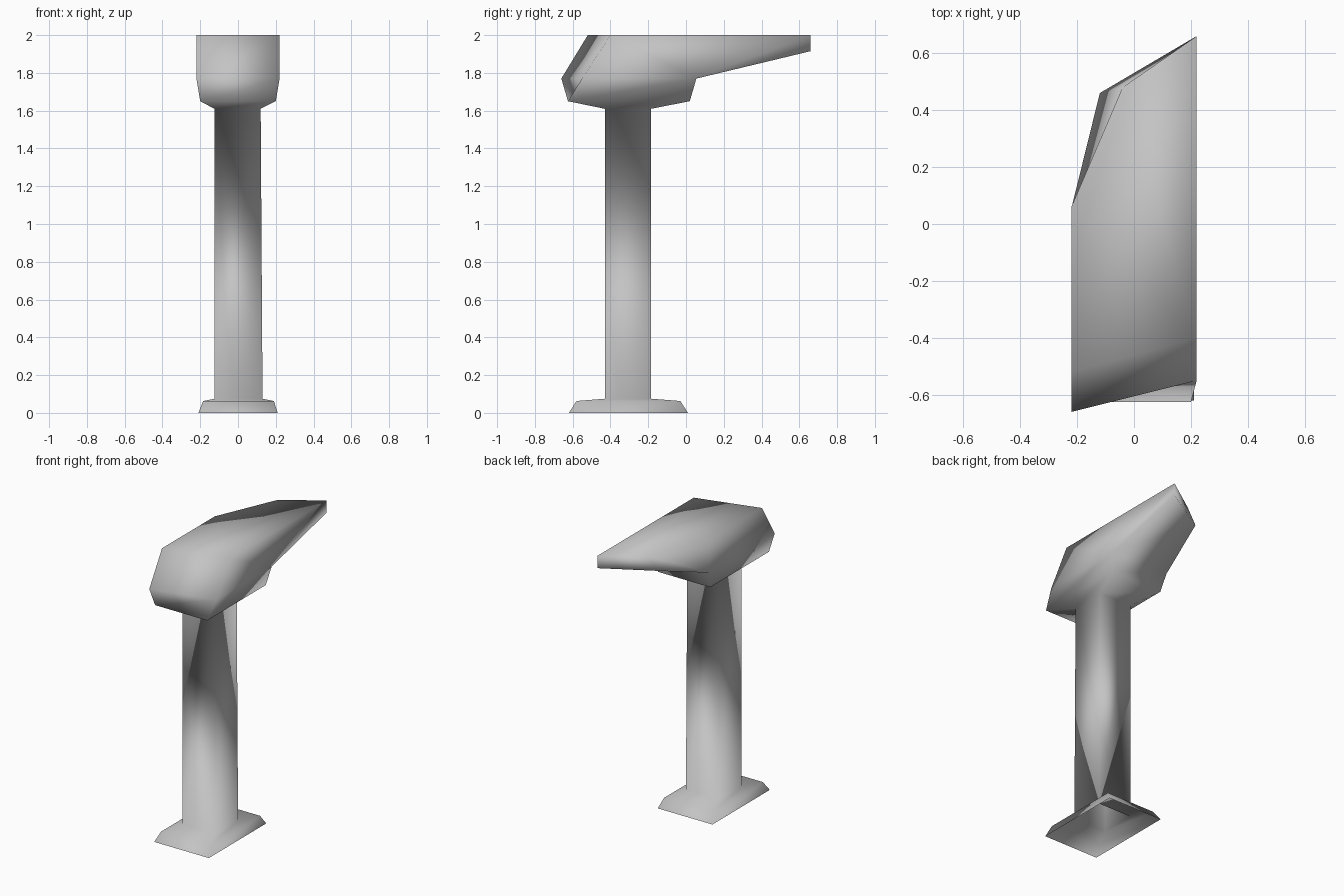
import bpy
import bmesh

cube = bpy.data.objects.get("Cube")
if cube:
    bpy.data.objects.remove(cube, do_unlink=True)

grey = bpy.data.materials.new("plain_grey")
grey.use_nodes = True
tone = (0.55, 0.55, 0.55, 1)
grey.diffuse_color = tone
grey.node_tree.nodes["Principled BSDF"].inputs["Base Color"].default_value = tone

bm = bmesh.new()


def point(x, y, z):
    return bm.verts.new((x, y, z))


def ring(x0, x1, y0, y1, z):
    """Rectangular section, counter-clockwise from the front."""
    return [point(x, y, z) for x, y in ((x0, y0), (x1, y0), (x1, y1), (x0, y1))]


def bridge(low, high):
    for i in range(4):
        j = (i + 1) % 4
        bm.faces.new((low[i], low[j], high[j], high[i]))


# Flared foot (open underneath), square post and widening collar
sections = [
    ring(-0.21, 0.21, -0.62, 0.01, 0),
    ring(-0.185, 0.19, -0.58, -0.03, 0.063),
    ring(-0.125, 0.13, -0.43, -0.185, 0.075),
    ring(-0.125, 0.12, -0.43, -0.185, 1.61),
    ring(-0.2, 0.2, -0.625, 0.02, 1.65),
    ring(-0.22, 0.22, -0.66, 0.055, 1.77),
]
sections[-1][1].co.y = -0.55
for low, high in zip(sections, sections[1:]):
    bridge(low, high)

# Slanted head with a long tapering point on one side
front_l, front_r, back_r, back_l = sections[-1]
top_l = point(-0.22, -0.52, 2)
top_r = point(0.22, -0.40, 2)
top_side = point(-0.22, 0.06, 2)
top_bend = point(-0.04, 0.48, 2)
low_bend = point(-0.12, 0.46, 1.91)
tip_top = point(0.22, 0.66, 2)
tip_low = point(0.22, 0.66, 1.915)

for face in (
    (front_l, front_r, top_r, top_l),
    (front_r, back_r, tip_low, tip_top, top_r),
    (back_r, back_l, low_bend, tip_low),
    (tip_low, low_bend, top_bend, tip_top),
    (back_l, front_l, top_l, top_side),
    (back_l, top_side, top_bend, low_bend),
    (top_l, top_r, tip_top, top_bend, top_side),
):
    bm.faces.new(face)

bmesh.ops.recalc_face_normals(bm, faces=bm.faces[:])
for face in bm.faces:
    face.smooth = True

mesh = bpy.data.meshes.new("post_with_head")
bm.to_mesh(mesh)
bm.free()
mesh.materials.append(grey)
stand = bpy.data.objects.new("post_with_head", mesh)
bpy.context.collection.objects.link(stand)
